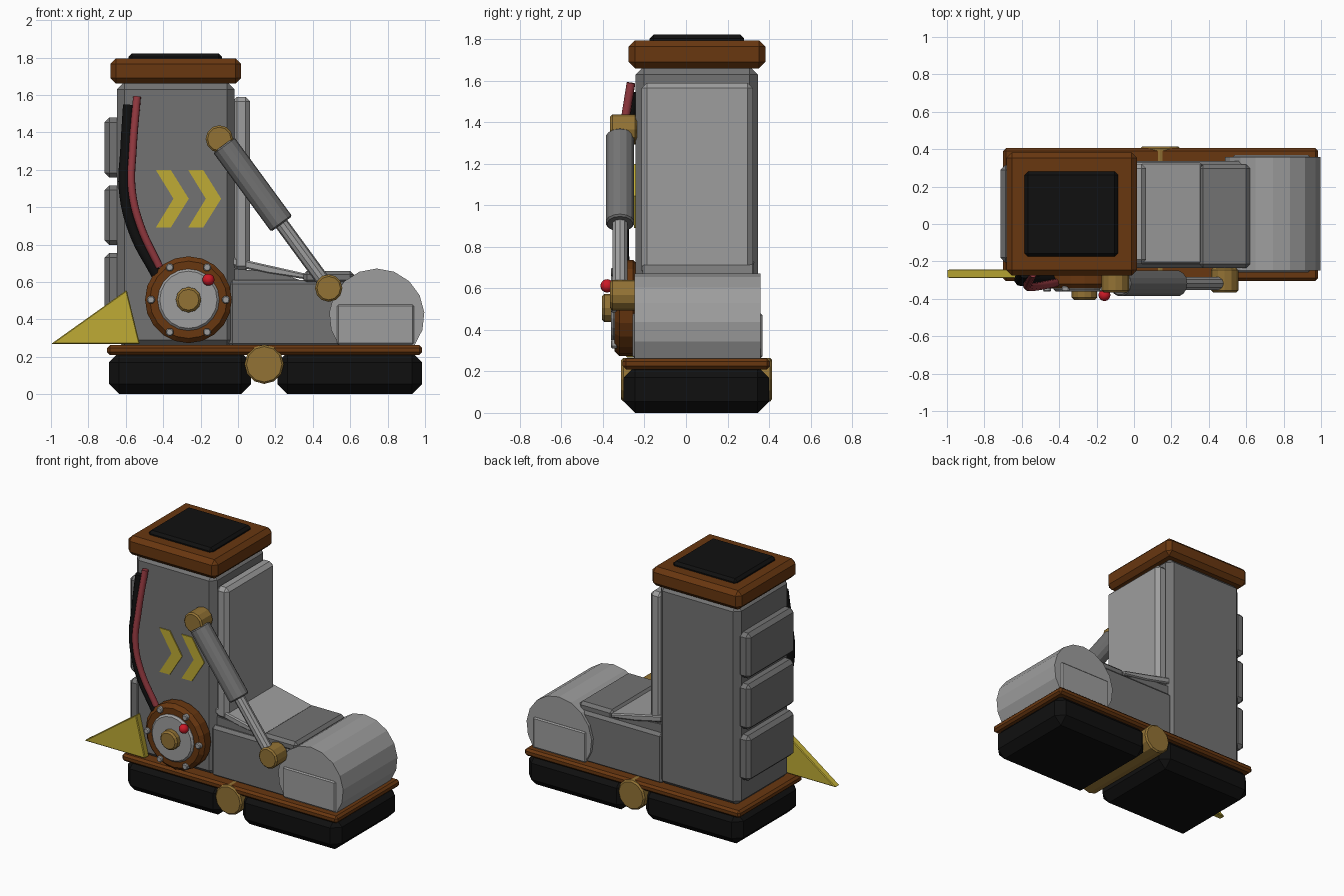
import bpy, bmesh, math
from mathutils import Vector

if "Cube" in bpy.data.objects:
    bpy.data.objects.remove(bpy.data.objects["Cube"])


def material(name, rgb):
    m = bpy.data.materials.new(name)
    m.diffuse_color = (*rgb, 1)
    m.use_nodes = True
    m.node_tree.nodes["Principled BSDF"].inputs["Base Color"].default_value = m.diffuse_color
    return m


DARK = material("dark grey metal", (0.17, 0.17, 0.17))
LIGHT = material("light grey metal", (0.34, 0.34, 0.34))
BROWN = material("brown trim", (0.14, 0.038, 0.005))
BLACK = material("black rubber", (0.005, 0.005, 0.005))
OCHRE = material("ochre brass", (0.29, 0.17, 0.035))
YELLOW = material("yellow paint", (0.52, 0.41, 0.035))
HOSE_RED = material("dull red hose", (0.29, 0.04, 0.05))
RED = material("bright red", (0.6, 0.01, 0.02))


def finish(name, bm, mat, bevel=0, segments=1, smooth=False):
    bmesh.ops.recalc_face_normals(bm, faces=bm.faces)
    me = bpy.data.meshes.new(name)
    bm.to_mesh(me)
    bm.free()
    me.materials.append(mat)
    ob = bpy.data.objects.new(name, me)
    bpy.context.collection.objects.link(ob)
    if bevel:
        mod = ob.modifiers.new("bevel", 'BEVEL')
        mod.width, mod.segments = bevel, segments
        mod.limit_method, mod.angle_limit = 'ANGLE', math.radians(40)
    if smooth:
        for p in me.polygons:
            p.use_smooth = True
    return ob


def box(name, x, y, z, mat, bevel=0.015, segments=1):
    bm = bmesh.new()
    bmesh.ops.create_cube(bm, size=1)
    for v in bm.verts:
        v.co = [(a + b) / 2 + c * (b - a) for (a, b), c in zip((x, y, z), v.co)]
    return finish(name, bm, mat, bevel, segments)


def extrude_profile(name, pts, y, mat, bevel=0):
    """Side profile of (x, z) points, given depth between two y values."""
    bm = bmesh.new()
    face = bm.faces.new([bm.verts.new((px, y[0], pz)) for px, pz in pts])
    ext = bmesh.ops.extrude_face_region(bm, geom=[face])
    moved = [g for g in ext["geom"] if isinstance(g, bmesh.types.BMVert)]
    bmesh.ops.translate(bm, verts=moved, vec=(0, y[1] - y[0], 0))
    return finish(name, bm, mat, bevel)


def rod(name, a, b, r, mat, sides=12, bevel=0):
    a, b = Vector(a), Vector(b)
    bm = bmesh.new()
    bmesh.ops.create_cone(bm, cap_ends=True, segments=sides, radius1=r, radius2=r,
                          depth=(b - a).length)
    bm.transform((b - a).to_track_quat('Z', 'Y').to_matrix().to_4x4())
    bmesh.ops.translate(bm, verts=bm.verts, vec=(a + b) / 2)
    return finish(name, bm, mat, bevel)


def disc(name, x, z, r, y, mat, sides=12, bevel=0.01):
    return rod(name, (x, y[0], z), (x, y[1], z), r, mat, sides, bevel)


def hose(name, pts, r, mat):
    cu = bpy.data.curves.new(name, 'CURVE')
    cu.dimensions = '3D'
    cu.bevel_depth, cu.bevel_resolution, cu.use_fill_caps = r, 2, True
    sp = cu.splines.new('BEZIER')
    sp.bezier_points.add(len(pts) - 1)
    sp.resolution_u = 6
    for bp, p in zip(sp.bezier_points, pts):
        bp.co = p
        bp.handle_left_type = bp.handle_right_type = 'AUTO'
    cu.materials.append(mat)
    bpy.context.collection.objects.link(bpy.data.objects.new(name, cu))


# Soles, trim plate and the hinge between the soles
box("heel_sole", (-0.69, 0.07), (-0.30, 0.40), (0, 0.225), BLACK, 0.055)
box("toe_sole", (0.21, 0.985), (-0.30, 0.40), (0, 0.225), BLACK, 0.055)
box("sole_trim", (-0.70, 0.985), (-0.305, 0.405), (0.21, 0.262), BROWN, 0.015)
disc("sole_hinge", 0.14, 0.16, 0.105, (-0.312, 0.415), OCHRE)

# Shaft with collar and top pad
box("shaft", (-0.648, -0.018), (-0.243, 0.346), (0.25, 1.67), DARK, 0.04)
box("collar", (-0.683, 0.017), (-0.276, 0.382), (1.66, 1.795), BROWN, 0.03)
box("top_pad", (-0.585, -0.085), (-0.175, 0.28), (1.77, 1.822), BLACK, 0.018)

# Shin plate and heel ribs
box("shin_plate", (-0.03, 0.065), (-0.214, 0.322), (0.66, 1.59), LIGHT, 0.025)
for i in range(3):
    z0 = 0.435 + 0.362 * i
    box(f"heel_rib_{i + 1}", (-0.713, -0.62), (-0.205, 0.315), (z0, z0 + 0.32), DARK, 0.025)

# Foot, instep plates and toe cap
extrude_profile("foot", [(-0.05, 0.25), (0.65, 0.25), (0.65, 0.61), (-0.05, 0.61)],
                (-0.235, 0.338), DARK, 0.02)
extrude_profile("instep_filler", [(-0.03, 0.6), (0.36, 0.6), (0.2, 0.655), (-0.03, 0.67)],
                (-0.205, 0.318), DARK)
extrude_profile("instep_plate", [(-0.04, 0.69), (0.16, 0.645), (0.36, 0.615), (0.36, 0.645),
                                 (0.16, 0.69), (-0.04, 0.735)], (-0.21, 0.328), LIGHT, 0.008)
box("instep_block", (0.35, 0.62), (-0.235, 0.318), (0.59, 0.66), DARK, 0.02)
toe_arc = [(0.742 + 0.255 * math.cos(t), 0.417 + 0.255 * math.sin(t))
           for t in (math.radians(-38 + 256 * i / 12) for i in range(13))]
extrude_profile("toe_cap", toe_arc, (-0.248, 0.358), LIGHT, 0.0)
for name, y in (("toe_plate_front", (-0.258, -0.24)), ("toe_plate_back", (0.35, 0.368))):
    box(name, (0.53, 0.94), y, (0.265, 0.48), LIGHT, 0.008)

# Ankle wheel with hub, bolts and red knob
WX, WZ = -0.265, 0.505
disc("ankle_ring", WX, WZ, 0.232, (-0.345, -0.23), BROWN, 20, 0.025)
disc("ankle_disc", WX, WZ, 0.165, (-0.362, -0.3), LIGHT, 20, 0.012)
disc("ankle_hub", WX, WZ, 0.068, (-0.405, -0.34), OCHRE, 12, 0.012)
for i in range(6):
    a = math.radians(60 * i)
    disc(f"ankle_bolt_{i + 1}", WX + 0.2 * math.cos(a), WZ + 0.2 * math.sin(a), 0.023,
         (-0.362, -0.33), LIGHT, 8, 0.006)
knob = bmesh.new()
bmesh.ops.create_uvsphere(knob, u_segments=16, v_segments=10, radius=0.032)
bmesh.ops.translate(knob, verts=knob.verts, vec=(-0.158, -0.38, 0.612))
finish("red_knob", knob, RED, smooth=True)

# Diagonal piston
PY = -0.318
top, low = Vector((-0.10, PY, 1.365)), Vector((0.485, PY, 0.567))
rod("piston_barrel", top.lerp(low, 0.04), top.lerp(low, 0.57), 0.07, DARK, 14, 0.008)
rod("piston_rod", top.lerp(low, 0.5), low, 0.037, LIGHT, 10)
for name, p in (("piston_top_pivot", top), ("piston_low_pivot", low)):
    disc(name, p.x, p.z, 0.073, (-0.365, -0.235), OCHRE, 12)

# Hoses along the shaft
hose("black_hose", [(-0.585, -0.26, 1.545), (-0.6, -0.285, 1.3), (-0.608, -0.3, 1.1),
                    (-0.555, -0.305, 0.87), (-0.435, -0.3, 0.64)], 0.031, BLACK)
hose("red_hose", [(-0.54, -0.265, 1.59), (-0.563, -0.31, 1.3), (-0.568, -0.335, 1.1),
                  (-0.525, -0.335, 0.91), (-0.42, -0.315, 0.68)], 0.022, HOSE_RED)

# Yellow heel spur and chevrons
extrude_profile("heel_spur", [(-1.0, 0.268), (-0.525, 0.268), (-0.595, 0.557)],
                (-0.29, -0.242), YELLOW, 0.005)
chevron = [(-0.44, 1.2), (-0.36, 1.2), (-0.263, 1.045), (-0.36, 0.89), (-0.44, 0.89),
           (-0.345, 1.045)]
for i in range(2):
    extrude_profile(f"chevron_{i + 1}", [(x + 0.173 * i, z) for x, z in chevron],
                    (-0.25, -0.242), YELLOW)
